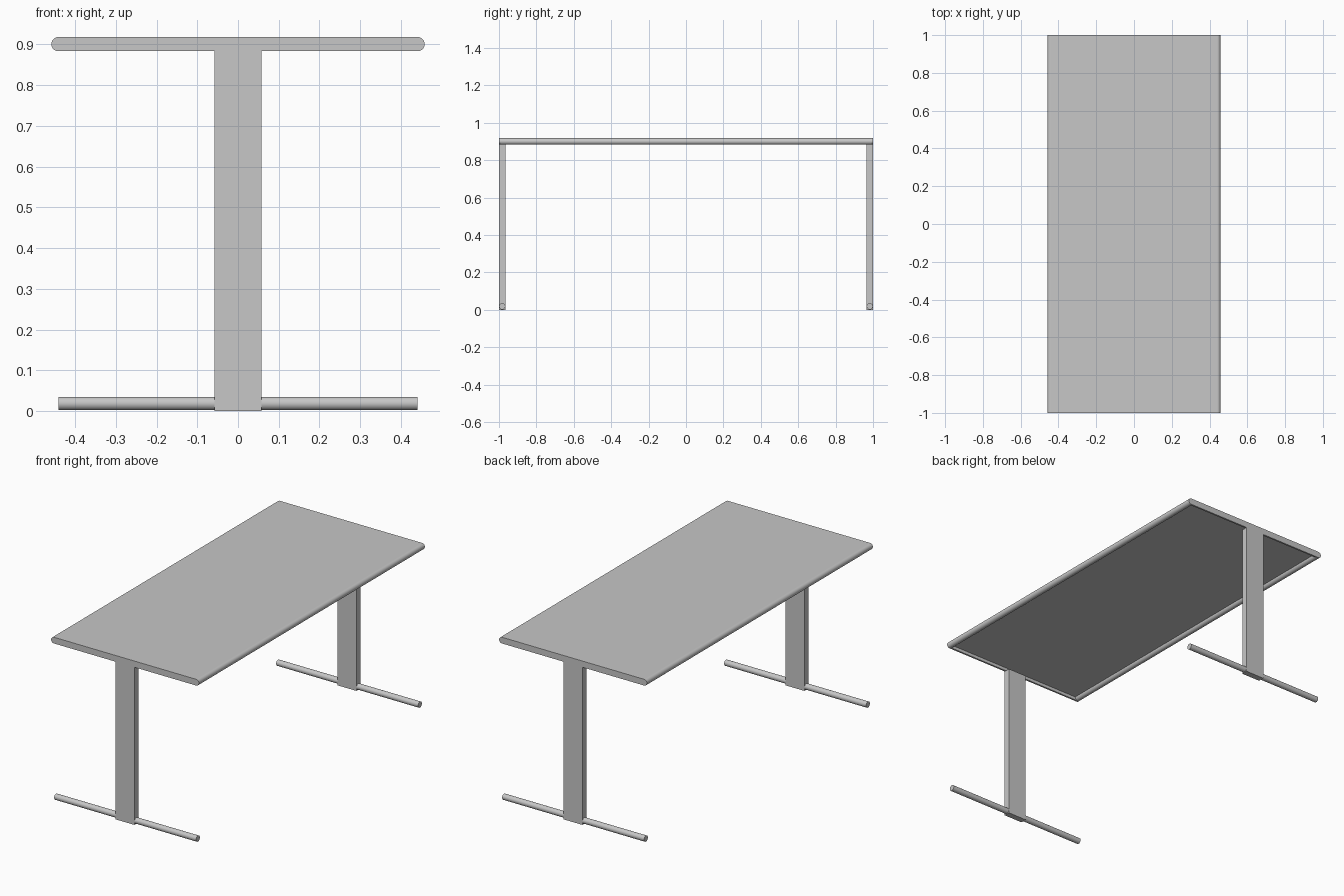
import bpy
import math

if "Cube" in bpy.data.objects:
    bpy.data.objects.remove(bpy.data.objects["Cube"])

grey = bpy.data.materials.new("light_grey_metal")
grey.use_nodes = True
colour = (0.57, 0.57, 0.57, 1)
grey.diffuse_color = colour
grey.node_tree.nodes["Principled BSDF"].inputs["Base Color"].default_value = colour

HALF_LENGTH = 1.0
HALF_WIDTH = 0.458
HEIGHT = 0.918
RADIUS = 0.0175
BAR = 2 * RADIUS
RAIL_X = HALF_WIDTH - RADIUS


def finish(obj, name):
    obj.name = name
    obj.data.materials.append(grey)
    return obj


def box(name, low, high):
    centre = [(a + b) / 2 for a, b in zip(low, high)]
    bpy.ops.mesh.primitive_cube_add(size=1, location=centre)
    obj = bpy.context.object
    obj.scale = [b - a for a, b in zip(low, high)]
    bpy.ops.object.transform_apply(location=False, rotation=False, scale=True)
    return finish(obj, name)


def tube(name, radius, length, centre, rotation):
    bpy.ops.mesh.primitive_cylinder_add(
        vertices=32, radius=radius, depth=length, location=centre, rotation=rotation)
    obj = finish(bpy.context.object, name)
    bpy.ops.object.shade_smooth_by_angle()
    return obj


def end_plate(name, y, thickness):
    # Flat plate with half-round ends
    profile = []
    for side in (1, -1):
        for i in range(17):
            a = side * math.pi / 2 * (1 - i / 8) if side > 0 else math.pi * (1.5 - i / 16)
            if side > 0:
                a = math.pi / 2 - math.pi * i / 16
            profile.append((side * RAIL_X + RADIUS * math.cos(a),
                            HEIGHT - RADIUS + RADIUS * math.sin(a)))
    n = len(profile)
    verts = [(x, y + d, z) for d in (-thickness / 2, thickness / 2) for x, z in profile]
    faces = [tuple(range(n))[::-1], tuple(range(n, 2 * n))]
    faces += [(i, (i + 1) % n, n + (i + 1) % n, n + i) for i in range(n)]
    mesh = bpy.data.meshes.new(name)
    mesh.from_pydata(verts, [], faces)
    mesh.validate()
    obj = bpy.data.objects.new(name, mesh)
    bpy.context.collection.objects.link(obj)
    bpy.context.view_layer.objects.active = obj
    bpy.ops.object.select_all(action="DESELECT")
    obj.select_set(True)
    bpy.ops.object.mode_set(mode="EDIT")
    bpy.ops.mesh.select_all(action="SELECT")
    bpy.ops.mesh.normals_make_consistent(inside=False)
    bpy.ops.object.mode_set(mode="OBJECT")
    return finish(obj, name)


# Table top panel, recessed between the rails from below
PLATE = 0.01
inner = HALF_LENGTH - PLATE
box("top_panel", (-RAIL_X, -inner, HEIGHT - RADIUS), (RAIL_X, inner, HEIGHT))

# Rounded rails along the long edges
for label, side in (("left", 1), ("right", -1)):
    tube(label + "_edge_rail", RADIUS, 2 * inner,
         (side * RAIL_X, 0, HEIGHT - RADIUS), (math.pi / 2, 0, 0))

# End plates, legs and floor bars
for label, side in (("front", -1), ("back", 1)):
    end_plate(label + "_end_plate", side * (HALF_LENGTH - PLATE / 2), PLATE)
    ys = sorted((side * HALF_LENGTH, side * (HALF_LENGTH - BAR)))
    box(label + "_leg", (-0.058, ys[0], 0), (0.058, ys[1], HEIGHT - BAR))
    tube(label + "_foot_bar", 0.0165, 0.88,
         (0, side * (HALF_LENGTH - RADIUS), 0.0185), (0, math.pi / 2, 0))
